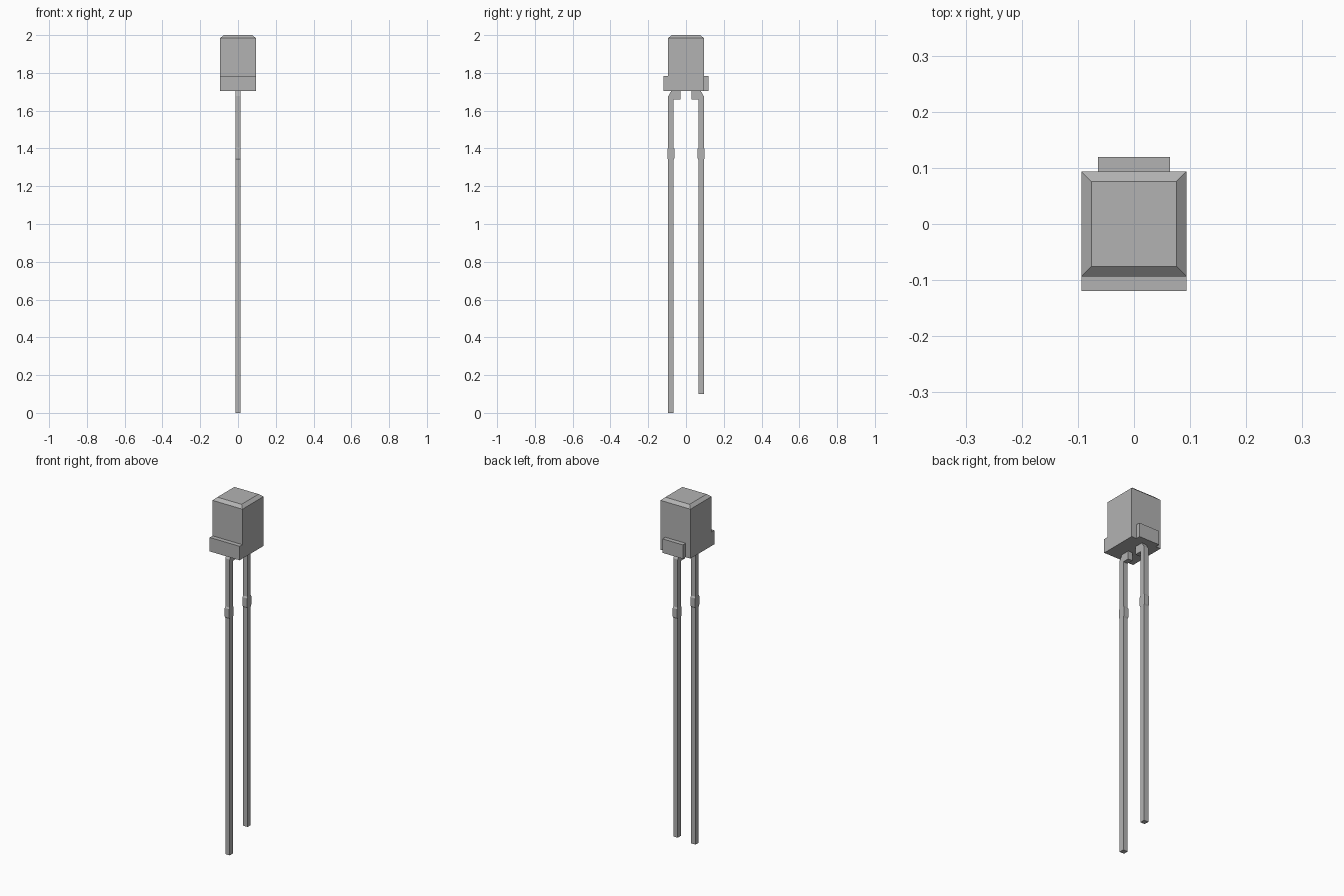
import bpy, bmesh

cube = bpy.data.objects.get("Cube")
if cube:
    bpy.data.objects.remove(cube, do_unlink=True)

grey = bpy.data.materials.new("plain_grey")
grey.use_nodes = True
GREY = (0.45, 0.45, 0.45, 1.0)
grey.diffuse_color = GREY
grey.node_tree.nodes["Principled BSDF"].inputs["Base Color"].default_value = GREY


def finish(name, bm):
    """Turn a bmesh into a flat-shaded grey object."""
    bmesh.ops.recalc_face_normals(bm, faces=bm.faces)
    mesh = bpy.data.meshes.new(name)
    bm.to_mesh(mesh)
    bm.free()
    mesh.materials.append(grey)
    obj = bpy.data.objects.new(name, mesh)
    bpy.context.collection.objects.link(obj)
    return obj


def extrude_x(name, profile, half_width):
    """Extrude a closed (y, z) profile symmetrically along x."""
    bm = bmesh.new()
    face = bm.faces.new([bm.verts.new((-half_width, y, z)) for y, z in profile])
    new = bmesh.ops.extrude_face_region(bm, geom=[face])["geom"]
    verts = [v for v in new if isinstance(v, bmesh.types.BMVert)]
    bmesh.ops.translate(bm, verts=verts, vec=(2 * half_width, 0, 0))
    return finish(name, bm)


def box_profile(y0, y1, z0, z1):
    return [(y0, z0), (y1, z0), (y1, z1), (y0, z1)]


# Main dimensions
HALF, BASE, LEDGE, SHOULDER, TOP = 0.094, 1.704, 1.783, 1.984, 2.0
OUTER = 0.119

# Square housing with a chamfered top
bm = bmesh.new()
rings = []
for h, z in ((HALF, BASE), (HALF, SHOULDER), (0.076, TOP)):
    rings.append([bm.verts.new((sx * h, sy * h, z))
                  for sx, sy in ((-1, -1), (1, -1), (1, 1), (-1, 1))])
for low, high in zip(rings, rings[1:]):
    for i in range(4):
        j = (i + 1) % 4
        bm.faces.new((low[i], low[j], high[j], high[i]))
bm.faces.new(rings[0])
bm.faces.new(rings[-1])
finish("housing", bm)

# Full-width front ledge and narrower back tab
extrude_x("front_ledge", box_profile(-OUTER, -HALF, BASE, LEDGE), HALF)
extrude_x("back_tab", box_profile(HALF, OUTER, BASE, LEDGE), 0.064)


# Bent leads with a stop bump; side mirrors the profile in y
def lead(name, side, foot):
    outer, inner, bump = 0.094, 0.066, 0.005
    z0, z1, z2, z3 = 1.340, 1.348, 1.397, 1.405
    profile = [
        (inner, foot), (outer, foot),
        (outer, z0), (outer + bump, z1), (outer + bump, z2), (outer, z3),
        (outer, 1.677), (0.078, BASE),
        (0.028, BASE), (0.028, 1.659), (inner, 1.659),
        (inner, z3), (inner - bump, z2), (inner - bump, z1), (inner, z0),
    ]
    extrude_x(name, [(side * y, z) for y, z in profile], 0.014)


lead("long_front_lead", -1, 0.0)
lead("short_back_lead", 1, 0.10)
